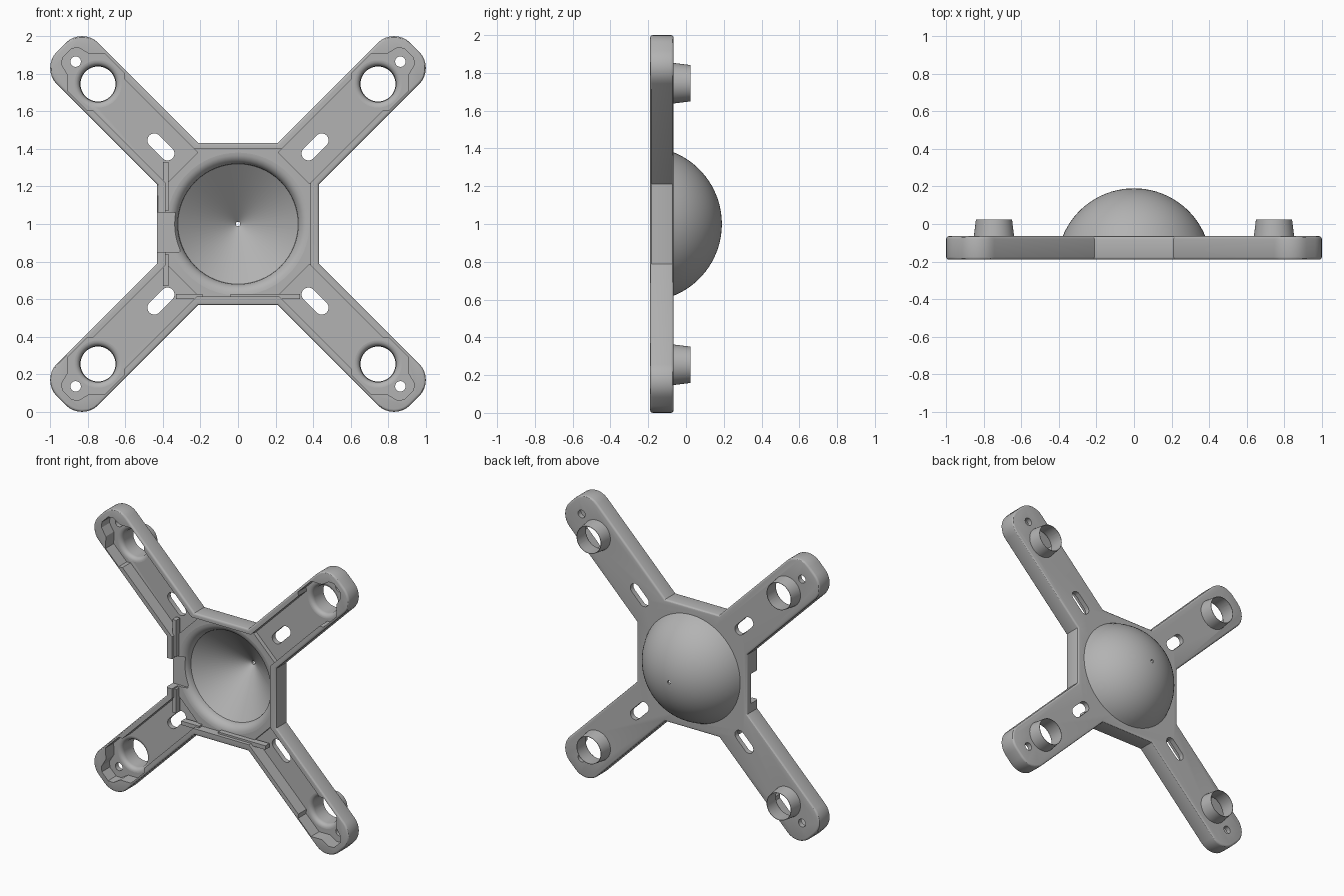
import bpy, bmesh, math
from mathutils import Vector

if "Cube" in bpy.data.objects:
    bpy.data.objects.remove(bpy.data.objects["Cube"])

BACK, FRONT = -0.065, -0.19
ARM_FLOOR, MID_FLOOR = -0.1, -0.13

grey = bpy.data.materials.new("plain grey")
grey.use_nodes = True
grey.diffuse_color = (0.45, 0.45, 0.45, 1)
grey.node_tree.nodes["Principled BSDF"].inputs["Base Color"].default_value = (0.45, 0.45, 0.45, 1)


def finish(name, bm):
    bmesh.ops.recalc_face_normals(bm, faces=bm.faces)
    mesh = bpy.data.meshes.new(name)
    bm.to_mesh(mesh)
    bm.free()
    mesh.materials.append(grey)
    obj = bpy.data.objects.new(name, mesh)
    bpy.context.collection.objects.link(obj)
    return obj


def prism(name, outline, y0, y1, bevel=0):
    """Extrude an outline of (x, height from centre) points along y."""
    bm = bmesh.new()
    face = bm.faces.new([bm.verts.new((x, y0, 1 + v)) for x, v in outline])
    new = bmesh.ops.extrude_face_region(bm, geom=[face])["geom"]
    bmesh.ops.translate(bm, vec=(0, y1 - y0, 0), verts=[g for g in new if isinstance(g, bmesh.types.BMVert)])
    if bevel:
        rims = [e for e in bm.edges if abs(e.verts[0].co.y - e.verts[1].co.y) < 1e-5]
        bmesh.ops.bevel(bm, geom=rims, offset=bevel, segments=3, profile=0.5, affect='EDGES')
    return finish(name, bm)


def lathe(name, profile, x=0, v=0, steps=64):
    """Revolve (radius, y) points, starting and ending on the axis."""
    bm = bmesh.new()
    verts = [bm.verts.new((r, y, 0)) for r, y in profile]
    edges = [bm.edges.new(p) for p in zip(verts, verts[1:])]
    bmesh.ops.spin(bm, geom=verts + edges, cent=(0, 0, 0), axis=(0, 1, 0), angle=math.tau, steps=steps)
    bmesh.ops.remove_doubles(bm, verts=bm.verts, dist=1e-4)
    bmesh.ops.translate(bm, vec=(x, 0, 1 + v), verts=bm.verts)
    return finish(name, bm)


def box(name, x0, x1, v0, v1, y0, y1):
    return prism(name, [(x0, v0), (x1, v0), (x1, v1), (x0, v1)], y0, y1)


def combine(target, tool, operation):
    mod = target.modifiers.new("shape", 'BOOLEAN')
    mod.operation, mod.object, mod.solver = operation, tool, 'EXACT'
    bpy.context.view_layer.objects.active = target
    bpy.ops.object.modifier_apply(modifier=mod.name)
    bpy.data.objects.remove(tool)


def arc(cx, cy, r, a0, a1, n):
    return [(cx + r * math.cos(math.radians(a0 + (a1 - a0) * i / n)),
             cy + r * math.sin(math.radians(a0 + (a1 - a0) * i / n))) for i in range(n + 1)]


def turned(points, k):
    """Place points given along and across an arm onto arm number k."""
    a = math.radians(45 + 90 * k)
    return [(s * math.cos(a) - t * math.sin(a), s * math.sin(a) + t * math.cos(a)) for s, t in points]


def fillet(r, y, size):
    """Concave flare from a floor at y down into a hole of radius r."""
    return [(r + size * (1 - math.sin(b)), y + size * (1 - math.cos(b)))
            for b in [i * math.pi / 12 for i in range(7)]]


# Cross-shaped plate with rounded arm ends
arm = [(0.455, -0.156)] + arc(1.207, -0.033, 0.123, -90, 0, 8) + arc(1.207, 0.033, 0.123, 0, 90, 8) + [(0.455, 0.156)]
frame = prism("mounting_frame", [p for k in range(4) for p in turned(arm, k)], FRONT, BACK, 0.014)

# Domed back of the centre and tapered bosses on the arms
R, C = 0.41, -0.22
rim = math.asin(0.38 / R)
dome = [(0, -0.09), (0.37, -0.09)] + [(R * math.sin(rim * (1 - i / 16)), C + R * math.cos(rim * (1 - i / 16)))
                                      for i in range(16)] + [(0, C + R)]
combine(frame, lathe("dome", dome), 'UNION')
boss_at = [turned([(1.054, 0)], k)[0] for k in range(4)]
for x, v in boss_at:
    combine(frame, lathe("boss", [(0, -0.08), (0.109, -0.08), (0.096, 0.025), (0, 0.025)], x, v, 40), 'UNION')

# Recesses in the arms, stepped around the boss and screw hole
half = [(0.42, 0.118), (0.975, 0.118), (0.995, 0.14), (1.139, 0.14), (1.198, 0.08), (1.26, 0.065), (1.287, 0.035)]
recess = [(s, -t) for s, t in half] + half[::-1]
for k in range(4):
    combine(frame, prism("arm_recess", turned(recess, k), -0.3, ARM_FLOOR), 'DIFFERENCE')

# Square tray and side notch
combine(frame, box("tray", -0.385, 0.385, -0.385, 0.4, -0.3, MID_FLOOR), 'DIFFERENCE')
combine(frame, box("notch", -0.5, -0.31, -0.15, 0.06, -0.3, -0.112), 'DIFFERENCE')

# Conical bowl with a flared mouth and a pinhole at its tip
bowl = [(0, -0.3), (0.385, -0.3)] + [(r, y) for r, y in fillet(0.32, MID_FLOOR, 0.06)]
bowl += [(0.012, 0.172), (0.012, 0.3), (0, 0.3)]
combine(frame, lathe("bowl", bowl), 'DIFFERENCE')

# Boss bores, screw holes and slots through the arms
for k, (x, v) in enumerate(boss_at):
    bore = [(0, -0.3), (0.13, -0.3)] + fillet(0.096, ARM_FLOOR, 0.03) + [(0.091, 0.1), (0, 0.1)]
    combine(frame, lathe("bore", bore, x, v, 40), 'DIFFERENCE')
    hx, hv = turned([(1.222, 0)], k)[0]
    combine(frame, lathe("screw_hole", [(0, -0.3), (0.028, -0.3), (0.028, 0.1), (0, 0.1)], hx, hv, 20), 'DIFFERENCE')
    slot = arc(0.63, 0, 0.037, -90, 90, 8) + arc(0.53, 0, 0.037, 90, 270, 8)
    combine(frame, prism("slot", turned(slot, k), -0.3, 0.1), 'DIFFERENCE')

# Retaining rails along the tray walls
for name, rail in {
    "lower_rail_short": (-0.33, -0.19, -0.4, -0.372),
    "lower_rail_long": (-0.04, 0.33, -0.4, -0.372),
    "side_rail_upper": (-0.4, -0.37, 0.07, 0.33),
    "side_rail_lower": (-0.4, -0.37, -0.33, -0.16),
}.items():
    box(name, *rail, -0.165, -0.12)

# Smooth the curved faces and keep the edges crisp
for obj in bpy.context.scene.objects:
    obj.select_set(obj.type == 'MESH')
bpy.context.view_layer.objects.active = frame
bpy.ops.object.shade_smooth_by_angle(angle=math.radians(30))
